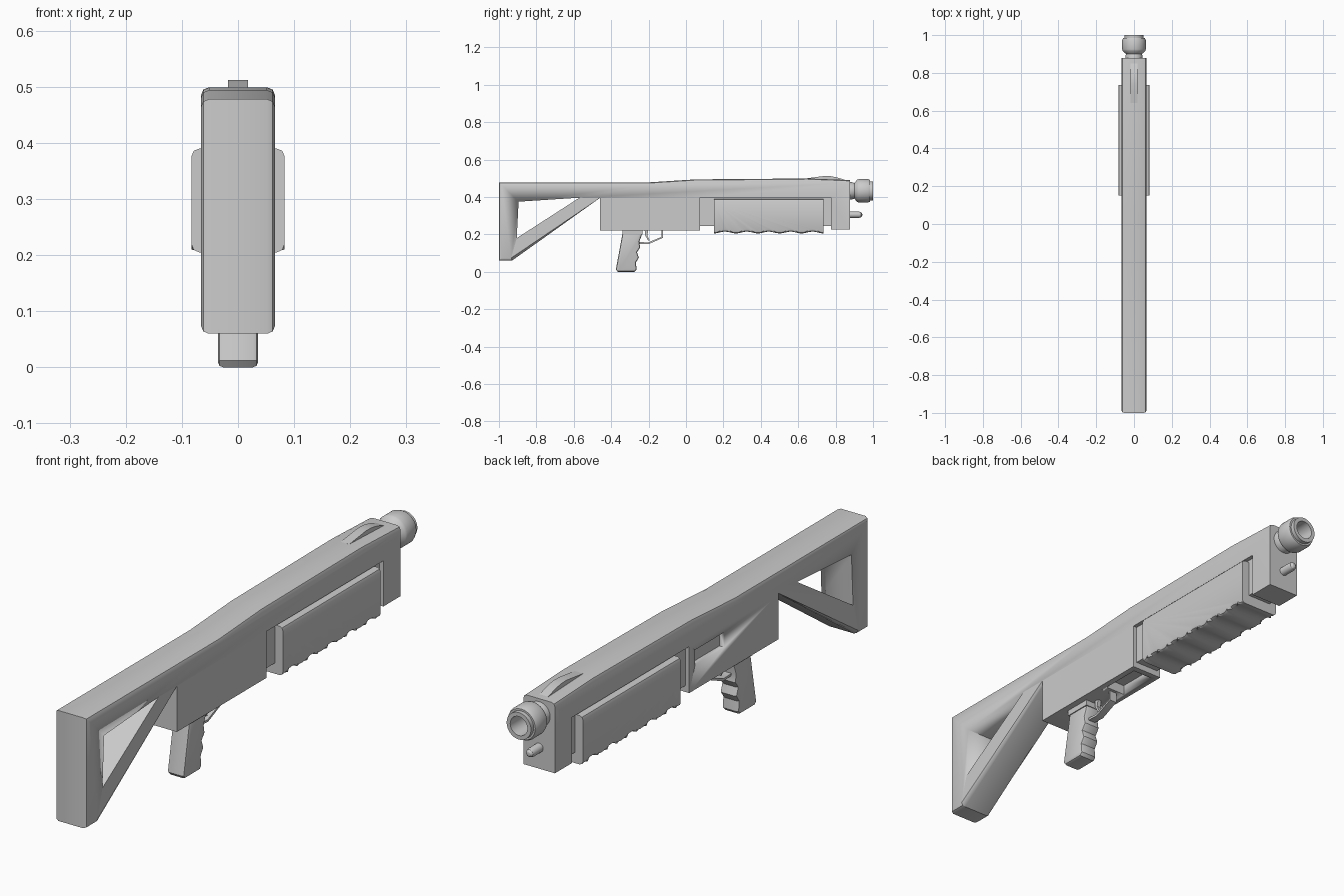
import bpy, bmesh, math
from mathutils import Matrix

if "Cube" in bpy.data.objects:
    bpy.data.objects.remove(bpy.data.objects["Cube"], do_unlink=True)

# Single flat material
GREY = (0.6, 0.6, 0.6, 1)
mat = bpy.data.materials.new("plain grey")
mat.use_nodes = True
mat.diffuse_color = GREY
mat.node_tree.nodes["Principled BSDF"].inputs["Base Color"].default_value = GREY


def finish(name, bm, smooth=30):
    bmesh.ops.recalc_face_normals(bm, faces=bm.faces)
    mesh = bpy.data.meshes.new(name)
    bm.to_mesh(mesh)
    bm.free()
    mesh.materials.append(mat)
    ob = bpy.data.objects.new(name, mesh)
    bpy.context.collection.objects.link(ob)
    bpy.ops.object.select_all(action="DESELECT")
    ob.select_set(True)
    bpy.context.view_layer.objects.active = ob
    bpy.ops.object.shade_smooth_by_angle(angle=math.radians(smooth))
    return ob


def prism(name, outline, half, bevel=0, rule=lambda p: True, segments=2):
    """Extrude a side outline (y, z) across x and round its rims."""
    bm = bmesh.new()
    face = bm.faces.new([bm.verts.new((-half, y, z)) for y, z in outline])
    moved = bmesh.ops.extrude_face_region(bm, geom=[face])["geom"]
    for v in moved:
        if isinstance(v, bmesh.types.BMVert):
            v.co.x = half
    if bevel:
        rims = [e for e in bm.edges
                if abs(e.verts[0].co.x - e.verts[1].co.x) < 1e-5
                and rule((e.verts[0].co + e.verts[1].co) / 2)]
        bmesh.ops.bevel(bm, geom=rims, offset=bevel, segments=segments,
                        profile=0.5, affect="EDGES", clamp_overlap=True)
    return finish(name, bm)


def box(name, x, y, z):
    ob = prism(name, [(y[0], z[0]), (y[1], z[0]), (y[1], z[1]), (y[0], z[1])],
               (x[1] - x[0]) / 2)
    ob.data.transform(Matrix.Translation(((x[0] + x[1]) / 2, 0, 0)))
    return ob


def lathe(name, profile, z, steps=32):
    """Spin (radius, y) points around the y axis at height z."""
    bm = bmesh.new()
    verts = [bm.verts.new((r, y, z)) for r, y in profile]
    edges = [bm.edges.new(pair) for pair in zip(verts, verts[1:])]
    bmesh.ops.spin(bm, geom=verts + edges, cent=(0, 0, z), axis=(0, 1, 0),
                   angle=math.tau, steps=steps)
    bmesh.ops.remove_doubles(bm, verts=bm.verts, dist=1e-5)
    return finish(name, bm)


def cut(target, cutter):
    cutter.hide_render = True
    mod = target.modifiers.new("cut", "BOOLEAN")
    mod.object = cutter
    mod.solver = "EXACT"
    bpy.context.view_layer.objects.active = target
    bpy.ops.object.modifier_apply(modifier=mod.name)
    bpy.data.objects.remove(cutter, do_unlink=True)


# Receiver, top cover, nose block and stock in one outline
body = prism("body", [
    (-1, 0.06), (-0.93, 0.06), (-0.46, 0.395), (-0.46, 0.222),
    (0.075, 0.222), (0.075, 0.398), (0.775, 0.398), (0.775, 0.225),
    (0.878, 0.225), (0.878, 0.49), (0.65, 0.499), (0.05, 0.494),
    (-0.2, 0.478), (-1, 0.478)], 0.066, 0.014,
    lambda p: p.z > 0.43 or p.y < -0.5)
cut(body, prism("stock_hole", [(-0.905, 0.18), (-0.57, 0.396),
                               (-0.895, 0.375)], 0.1))
cut(body, box("ejection_port_cut", (-0.1, -0.045), (-0.135, 0.04), (0.315, 0.372)))
cut(body, box("loading_port_cut", (-0.042, 0.042), (-0.11, 0.05), (0.2, 0.26)))

# Narrow core behind the pump
box("core", (-0.05, 0.05), (0.06, 0.79), (0.246, 0.42))

# Pump with a wavy underside
wave = [(0.15 + 0.585 * i / 40, 0.21 - 0.005 * math.cos(i / 40 * math.tau * 5))
        for i in range(41)]
prism("pump", wave + [(0.735, 0.39), (0.15, 0.39)], 0.083, 0.014,
      lambda p: p.z < 0.22 or p.z > 0.38)

# Grip with finger grooves
prism("grip", [
    (-0.375, 0.012), (-0.365, 0), (-0.275, 0), (-0.264, 0.012),
    (-0.268, 0.05), (-0.252, 0.075), (-0.262, 0.105), (-0.245, 0.13),
    (-0.25, 0.16), (-0.235, 0.2), (-0.235, 0.23), (-0.335, 0.23)],
    0.036, 0.01)
box("grip_collar", (-0.04, 0.04), (-0.34, -0.232), (0.2, 0.23))

# Trigger guard: a thin band, and the trigger inside it
prism("trigger_guard", [
    (-0.25, 0.15), (-0.2, 0.148), (-0.122, 0.182), (-0.122, 0.23),
    (-0.13, 0.23), (-0.13, 0.187), (-0.202, 0.157), (-0.25, 0.159)], 0.015)
prism("trigger", [(-0.222, 0.23), (-0.2, 0.23), (-0.207, 0.195),
                  (-0.195, 0.168), (-0.203, 0.168), (-0.218, 0.195)], 0.008)

# Front sight ramp
prism("front_sight", [(0.64, 0.48), (0.64, 0.499), (0.7, 0.507), (0.74, 0.512),
                      (0.775, 0.511), (0.81, 0.504), (0.85, 0.491),
                      (0.85, 0.48)], 0.018)

# Muzzle with a flared rim and open bore
lathe("muzzle", [(0, 0.86), (0.046, 0.86), (0.046, 0.888), (0.042, 0.9),
                 (0.06, 0.916), (0.063, 0.925), (0.063, 0.972), (0.058, 0.984),
                 (0.051, 0.984), (0.051, 1), (0.036, 1), (0.034, 0.9),
                 (0, 0.9)], 0.433)
# Rounded rod end below the muzzle
lathe("rod_end", [(0, 0.86), (0.017, 0.86), (0.017, 0.925), (0.014, 0.936),
                  (0.007, 0.942), (0, 0.943)], 0.305, 20)
